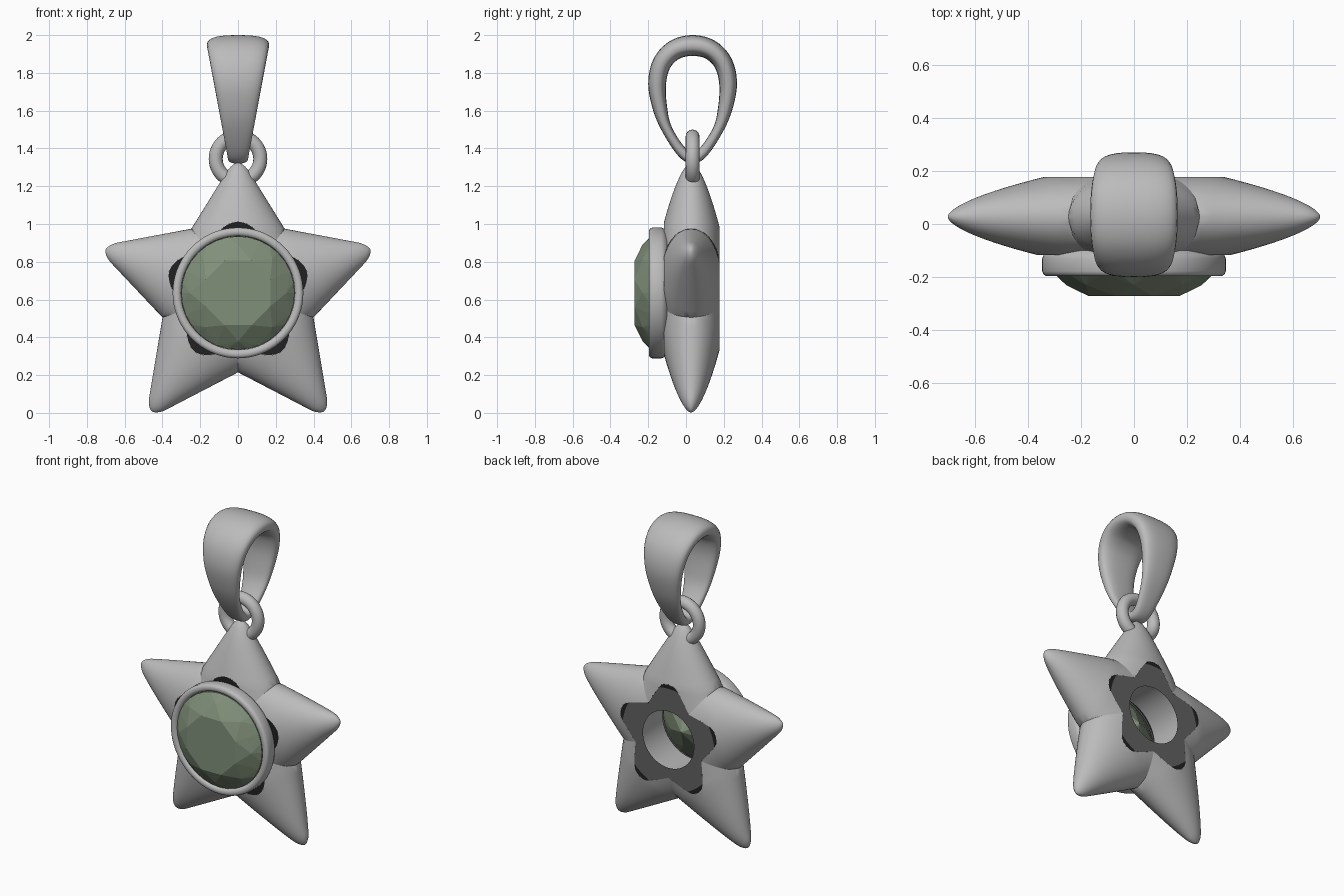
import bpy, bmesh, math
from mathutils import Vector

if "Cube" in bpy.data.objects:
    bpy.data.objects.remove(bpy.data.objects["Cube"])

ZC, YM = 0.635, 0.027          # star centre height and mid depth
S0 = 0.34                      # distance along an arm where the inner corners lie
W0 = S0 * math.tan(math.radians(36))


def material(name, rgb):
    m = bpy.data.materials.new(name)
    m.diffuse_color = (*rgb, 1)
    m.use_nodes = True
    m.node_tree.nodes["Principled BSDF"].inputs["Base Color"].default_value = m.diffuse_color
    return m


silver = material("silver", (0.50, 0.50, 0.50))
dark = material("dark grey", (0.12, 0.12, 0.12))
black = material("black", (0.015, 0.015, 0.015))
green = material("green gem", (0.22, 0.28, 0.195))


def finish(name, bm, mats, smooth=None):
    bmesh.ops.recalc_face_normals(bm, faces=bm.faces)
    me = bpy.data.meshes.new(name)
    bm.to_mesh(me)
    bm.free()
    ob = bpy.data.objects.new(name, me)
    bpy.context.collection.objects.link(ob)
    for m in mats:
        me.materials.append(m)
    if smooth:
        bpy.ops.object.select_all(action='DESELECT')
        ob.select_set(True)
        bpy.context.view_layer.objects.active = ob
        bpy.ops.object.shade_smooth_by_angle(angle=math.radians(smooth))
    return ob


def grid(bm, rows, close_u=False, close_v=False):
    vs = [[bm.verts.new(p) for p in r] for r in rows]
    nu, nv = len(vs), len(vs[0])
    for i in range(nu if close_u else nu - 1):
        for j in range(nv if close_v else nv - 1):
            a, b = vs[i], vs[(i + 1) % nu]
            k = (j + 1) % nv
            bm.faces.new((a[j], a[k], b[k], b[j]))


# --- star: five arms with elliptical sections meeting at mitre planes ---
def arm_size(s, length):
    """half width and half depth of an arm at distance s from the centre"""
    if s <= S0:
        return W0 + 0.55 * (S0 - s), 0.153 + 0.1 * (S0 - s)
    d = max(length - s, 0)
    u = min(1, d / 0.05)
    slope = (W0 - 0.03) / (length - S0)
    w = slope * d + 0.03 * math.sqrt(max(0, 1 - (1 - u) ** 2))
    return w, 0.153 * (d / (length - S0)) ** 0.6


bm = bmesh.new()
for k, length in enumerate((0.69, 0.737, 0.775, 0.775, 0.737)):
    t = math.radians(90 - 72 * k)
    along = Vector((math.cos(t), 0, math.sin(t)))
    side = Vector((-math.sin(t), 0, math.cos(t)))
    steps = [0.08 + (S0 - 0.08) * i / 12 for i in range(12)]
    steps += [length - (length - S0) * (1 - i / 20) ** 2 for i in range(21)]
    for sign in (-1, 1):
        rows = []
        for s in steps:
            w, h = arm_size(s, length)
            lim = s * math.tan(math.radians(36)) if s < S0 - 1e-6 else w
            row = []
            for j in range(25):
                l = lim * math.sin(math.pi * (j / 24 - 0.5))
                y = h * math.sqrt(max(0, 1 - (l / w) ** 2)) if w > 1e-6 else 0
                row.append(Vector((0, YM + sign * y, ZC)) + along * s + side * l)
            rows.append(row)
        grid(bm, rows)
bmesh.ops.remove_doubles(bm, verts=bm.verts, dist=0.0003)


def cut(y, direction):
    """slice the star flat and return the edges of the opening"""
    res = bmesh.ops.bisect_plane(bm, geom=bm.verts[:] + bm.edges[:] + bm.faces[:],
                                 plane_co=(0, y, 0), plane_no=(0, direction, 0), clear_outer=True)
    return [[v.co.copy() for v in e.verts] for e in res['geom_cut'] if isinstance(e, bmesh.types.BMEdge)]


front_edges = cut(-0.116, -1)
back_edges = cut(0.177, 1)
finish("star", bm, [silver], 50)


# --- flat plates closing the star, each with a round hole ---
def plate(name, edges, hole, tip):
    bm = bmesh.new()

    def at(p, r):
        d = Vector((p.x, 0, p.z - ZC))
        d = d.normalized() * min(r, d.length * 0.999)
        return Vector((d.x, p.y, d.z + ZC))

    for a, b in edges:
        for r0, r1, m in ((9, tip, 1), (tip, hole, 0)):
            f = bm.faces.new([bm.verts.new(p) for p in (at(a, r0), at(b, r0), at(b, r1), at(a, r1))])
            f.material_index = m
    bmesh.ops.remove_doubles(bm, verts=bm.verts, dist=0.0001)
    finish(name, bm, [dark, black])


plate("front_plate", front_edges, 0.24, 0.25)
plate("back_plate", back_edges, 0.18, 0.325)

# --- bezel: lathed rim and inner seat ---
profile = [(0.32, -0.10), (0.34, -0.115), (0.346, -0.13), (0.346, -0.178), (0.342, -0.189),
           (0.332, -0.196), (0.317, -0.196), (0.306, -0.19), (0.301, -0.18), (0.30, -0.15),
           (0.262, -0.14), (0.255, -0.09), (0.225, -0.085), (0.215, 0.17)]
bm = bmesh.new()
rows = []
for i in range(72):
    t = 2 * math.pi * i / 72
    rows.append([(r * math.cos(t), y, ZC + r * math.sin(t)) for r, y in profile])
grid(bm, rows, close_u=True)
finish("bezel", bm, [silver], 40)

# --- faceted gem: convex hull of its facet corners ---
bm = bmesh.new()
for r, y, n, off in ((0.185, -0.272, 8, 0.5), (0.256, -0.23, 8, 0), (0.30, -0.187, 32, 0),
                     (0.30, -0.175, 32, 0), (0.155, -0.055, 8, 0.5), (0.0, 0.05, 1, 0)):
    for i in range(n):
        t = 2 * math.pi * (i + off) / n
        bm.verts.new((r * math.cos(t), y, ZC + r * math.sin(t)))
bmesh.ops.convex_hull(bm, input=bm.verts)
finish("gem", bm, [green])

# --- jump ring ---
bm = bmesh.new()
rows = []
for i in range(48):
    t = 2 * math.pi * i / 48
    row = []
    for j in range(16):
        p = 2 * math.pi * j / 16
        r = 0.118 + 0.037 * math.cos(p)
        row.append((r * math.cos(t), 0.035 + 0.037 * math.sin(p), 1.345 + r * math.sin(t)))
    rows.append(row)
grid(bm, rows, True, True)
finish("jump_ring", bm, [silver], 60)

# --- bail: teardrop loop (side offset, height, half thickness) swept with a wide rounded band ---
half = [(0, 1.352, 0.032), (0.06, 1.385, 0.028), (0.135, 1.5, 0.028), (0.172, 1.61, 0.038),
        (0.188, 1.74, 0.047), (0.163, 1.85, 0.050), (0.095, 1.922, 0.053), (0, 1.945, 0.055)]
pts = [Vector(p) for p in half] + [Vector((-u, z, t)) for u, z, t in half[-2:0:-1]]
n = len(pts)
path = []
for i in range(n):
    p0, p1, p2, p3 = (pts[(i + k) % n] for k in (-1, 0, 1, 2))
    for q in range(6):
        t = q / 6
        path.append(0.5 * (2 * p1 + (p2 - p0) * t + (2 * p0 - 5 * p1 + 4 * p2 - p3) * t * t
                           + (3 * p1 - p0 - 3 * p2 + p3) * t ** 3))
bm = bmesh.new()
rows = []
for i, (u, z, th) in enumerate(path):
    tangent = path[(i + 1) % len(path)] - path[i - 1]
    nu, nz = Vector((tangent.y, -tangent.x)).normalized()
    width = 0.05 + (z - 1.33) * 0.187
    row = []
    for j in range(28):
        a = 2 * math.pi * j / 28
        c, s = math.cos(a), math.sin(a)
        x = width * math.copysign(abs(c) ** 0.75, c)
        o = th * math.copysign(abs(s) ** 0.75, s)
        row.append((x, 0.035 + u + nu * o, z + nz * o))
    rows.append(row)
grid(bm, rows, True, True)
finish("bail", bm, [silver], 60)
